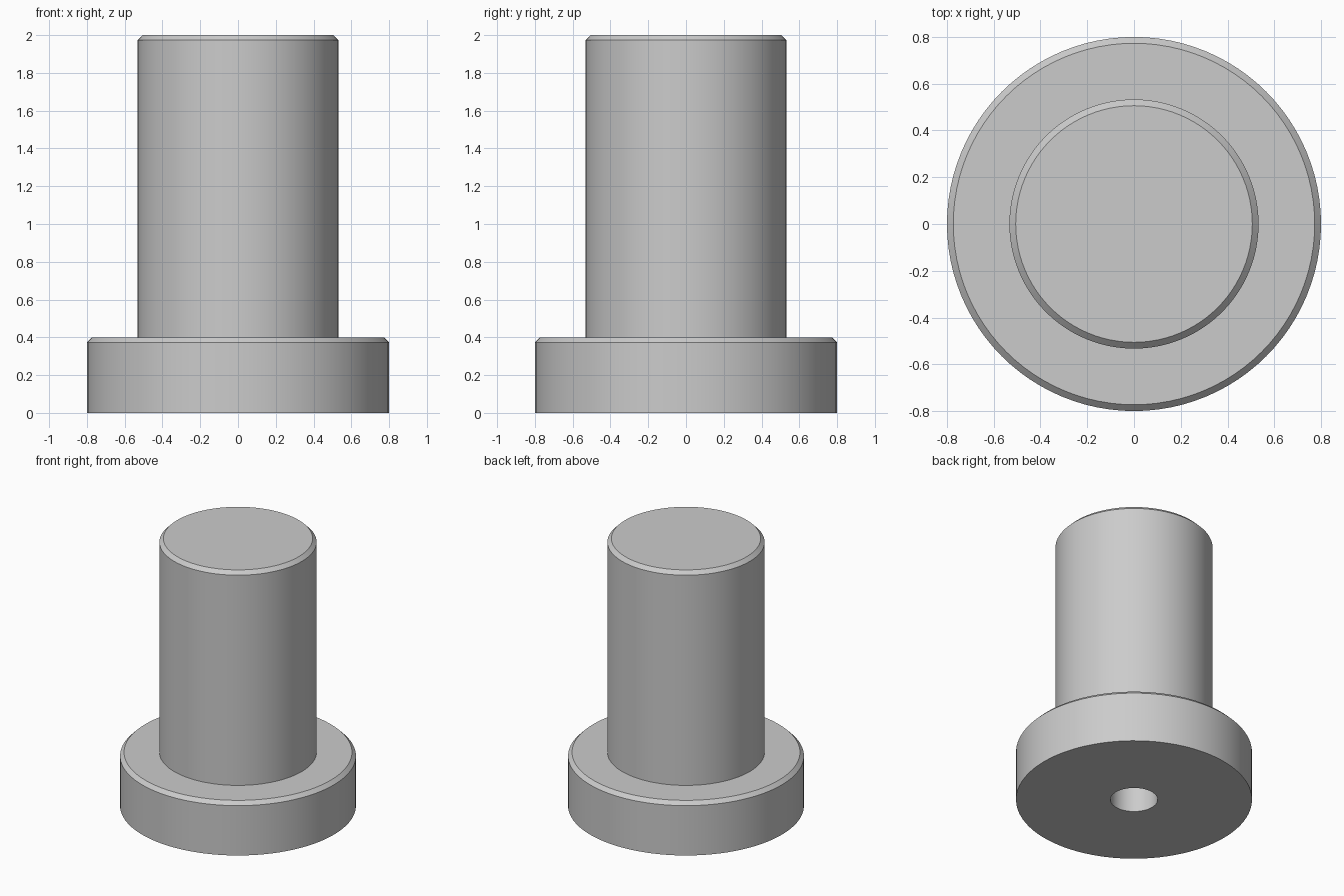
import bpy
import bmesh
import math

SEGMENTS = 96
CHAMFER = 0.027
FLANGE_R, FLANGE_H = 0.8, 0.4
SHAFT_R, TOTAL_H = 0.533, 2.0
HOLE_R, HOLE_DEPTH = 0.16, 0.8

cube = bpy.data.objects.get("Cube")
if cube:
    bpy.data.objects.remove(cube, do_unlink=True)

steel = bpy.data.materials.new("grey_steel")
steel.use_nodes = True
colour = (0.6, 0.6, 0.6, 1)
steel.diffuse_color = colour
steel.node_tree.nodes["Principled BSDF"].inputs["Base Color"].default_value = colour


def lathe(name, profile, material):
    """Revolve a (radius, height) profile around z."""
    bm = bmesh.new()
    verts = [bm.verts.new((r, 0, z)) for r, z in profile]
    edges = [bm.edges.new(pair) for pair in zip(verts, verts[1:])]
    bmesh.ops.spin(bm, geom=verts + edges, cent=(0, 0, 0), axis=(0, 0, 1),
                   angle=math.tau, steps=SEGMENTS, use_duplicate=False)
    bmesh.ops.remove_doubles(bm, verts=bm.verts, dist=1e-4)
    bmesh.ops.recalc_face_normals(bm, faces=bm.faces)
    mesh = bpy.data.meshes.new(name)
    bm.to_mesh(mesh)
    bm.free()
    mesh.materials.append(material)
    obj = bpy.data.objects.new(name, mesh)
    bpy.context.collection.objects.link(obj)
    bpy.ops.object.select_all(action='DESELECT')
    obj.select_set(True)
    bpy.context.view_layer.objects.active = obj
    bpy.ops.object.shade_smooth_by_angle(angle=math.radians(30))
    return obj


# Solid pin with chamfered flange and a blind hole in its base
lathe("flanged_pin", [
    (0, HOLE_DEPTH),
    (HOLE_R, HOLE_DEPTH),
    (HOLE_R, 0),
    (FLANGE_R, 0),
    (FLANGE_R, FLANGE_H - CHAMFER),
    (FLANGE_R - CHAMFER, FLANGE_H),
    (SHAFT_R, FLANGE_H),
    (SHAFT_R, TOTAL_H - CHAMFER),
    (SHAFT_R - CHAMFER, TOTAL_H),
    (0, TOTAL_H),
], steel)
